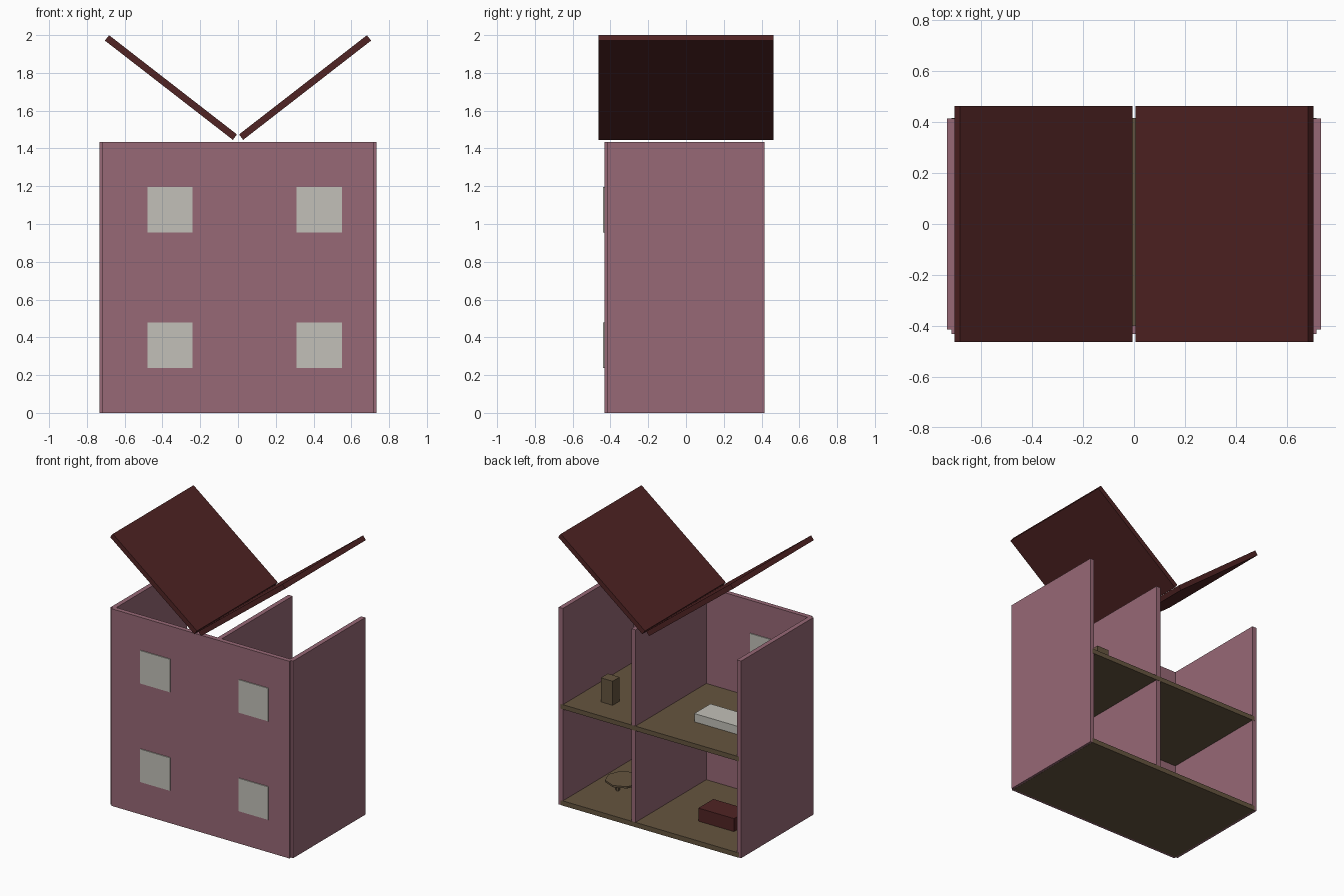
import bpy, math

cube = bpy.data.objects.get("Cube")
if cube:
    bpy.data.objects.remove(cube, do_unlink=True)


def material(name, rgb):
    m = bpy.data.materials.new(name)
    m.use_nodes = True
    col = (*rgb, 1)
    m.diffuse_color = col
    m.node_tree.nodes["Principled BSDF"].inputs["Base Color"].default_value = col
    return m


mauve = material("mauve_wall", (0.31, 0.14, 0.18))
maroon = material("dark_red", (0.08, 0.017, 0.017))
wood = material("brown_wood", (0.13, 0.09, 0.05))
pale = material("pale_grey", (0.54, 0.53, 0.48))


def box(name, x, y, z, mat, tilt=0):
    """Box from (min, max) ranges on each axis, turned about y by tilt."""
    ranges = (x, y, z)
    bpy.ops.mesh.primitive_cube_add(size=1, location=[(a + b) / 2 for a, b in ranges])
    ob = bpy.context.object
    ob.name = name
    ob.scale = [b - a for a, b in ranges]
    ob.rotation_euler.y = tilt
    ob.data.materials.append(mat)
    return ob


def disc(name, x, y, z, radius, sides, mat):
    bpy.ops.mesh.primitive_cylinder_add(vertices=sides, radius=radius, depth=z[1] - z[0],
                                        location=(x, y, sum(z) / 2))
    bpy.context.object.name = name
    bpy.context.object.data.materials.append(mat)


W = 0.717       # half width between side wall centres
D = 0.415       # half depth
H = 1.434       # wall height
T = 0.017       # half wall thickness
DIVIDER = 0.132

# Shell, open at the back
box("front_wall", (-W, W), (-D - T, -D + T), (0, H), mauve)
for side, x in (("right", -W), ("left", W)):
    box(side + "_wall", (x - T, x + T), (-D, D), (0, H), mauve)
box("dividing_wall", (DIVIDER - T, DIVIDER + T), (-D, D), (0.01, H), mauve)

# Floors, with edges just proud of the walls at the back
box("ground_floor", (-W, W), (-D, D + 0.001), (-0.001, 2 * T), wood)
box("upper_floor", (-W, W), (-D, D + 0.001), (H / 2 - T, H / 2 + T), wood)

# Windows passing through the front wall
for level, z in (("lower", H / 4), ("upper", H * 3 / 4)):
    for side, x in (("right", -0.36), ("left", 0.43)):
        box(f"{level}_{side}_window", (x - 0.12, x + 0.12), (-0.439, -0.391),
            (z - 0.12, z + 0.12), pale)

# Two opened roof panels in a V
for side, s in (("right", -1), ("left", 1)):
    box(side + "_roof_panel", (s * 0.355 - 0.4285, s * 0.355 + 0.4285), (-0.464, 0.464),
        (1.7045, 1.7405), maroon, -s * math.radians(37.8))

# Furniture
up = H / 2 + T
down = 2 * T
box("wardrobe", (0.425, 0.52), (0.156, 0.236), (up, up + 0.175), wood)
box("bed", (-0.55, -0.163), (-0.048, 0.137), (up, up + 0.06), pale)
box("sofa", (-0.5, -0.213), (-0.01, 0.162), (down, down + 0.095), maroon)
disc("table_top", 0.451, 0.071, (down + 0.082, down + 0.095), 0.125, 8, wood)
disc("table_leg", 0.5, 0.071, (down, down + 0.085), 0.014, 6, wood)
